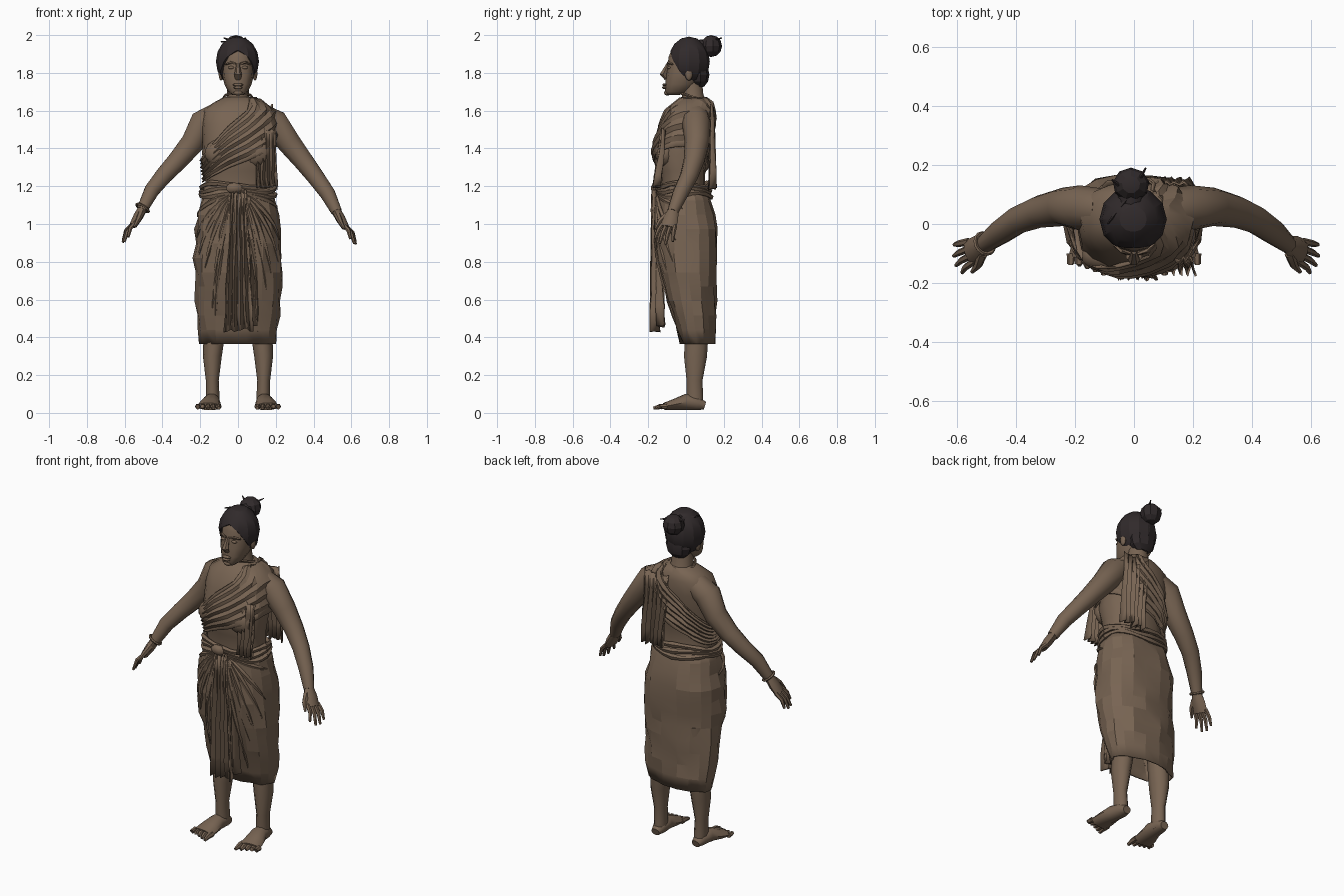
import bpy, bmesh, math, random
from mathutils import Vector

random.seed(4)
if "Cube" in bpy.data.objects:
    bpy.data.objects.remove(bpy.data.objects["Cube"])


def material(name, rgb):
    m = bpy.data.materials.new(name)
    m.use_nodes = True
    m.diffuse_color = (*rgb, 1)
    node = m.node_tree.nodes["Principled BSDF"]
    node.inputs["Base Color"].default_value = (*rgb, 1)
    node.inputs["Roughness"].default_value = 0.9
    return m


BROWN = material("warm_brown", (0.187, 0.128, 0.086))
HAIR = material("dark_hair", (0.03, 0.023, 0.024))


def finish(name, bm, mat=BROWN, thick=0, angle=48):
    bmesh.ops.recalc_face_normals(bm, faces=bm.faces)
    me = bpy.data.meshes.new(name)
    bm.to_mesh(me)
    bm.free()
    ob = bpy.data.objects.new(name, me)
    bpy.context.collection.objects.link(ob)
    me.materials.append(mat)
    if thick:
        s = ob.modifiers.new("thickness", "SOLIDIFY")
        s.thickness, s.offset = thick, 0
    bpy.ops.object.select_all(action="DESELECT")
    ob.select_set(True)
    bpy.context.view_layer.objects.active = ob
    bpy.ops.object.shade_smooth_by_angle(angle=math.radians(angle))
    return ob


def skin_rows(name, rows, closed=True, caps=True, **kw):
    """Join rows of points into a surface."""
    bm = bmesh.new()
    vs = [[bm.verts.new(p) for p in row] for row in rows]
    n = len(vs[0])
    for a, b in zip(vs, vs[1:]):
        for i in range(n if closed else n - 1):
            j = (i + 1) % n
            bm.faces.new((a[i], a[j], b[j], b[i]))
    if caps and closed:
        bm.faces.new(vs[0])
        bm.faces.new(vs[-1])
    return finish(name, bm, **kw)


def tube(name, pts, radii, side=(1, 0, 0), n=8, **kw):
    """Sweep an ellipse along pts; radii are (along side, across side)."""
    pts = [Vector(p) for p in pts]
    rows = []
    for k, (p, r) in enumerate(zip(pts, radii)):
        w, h = r if isinstance(r, tuple) else (r, r)
        t = (pts[min(k + 1, len(pts) - 1)] - pts[max(k - 1, 0)]).normalized()
        u = Vector(side)
        u = (u - t * u.dot(t)).normalized()
        v = t.cross(u)
        rows.append([p + u * w * math.cos(2 * math.pi * i / n) + v * h * math.sin(2 * math.pi * i / n)
                     for i in range(n)])
    return skin_rows(name, rows, **kw)


def surf(table, z, a, off=0, p=0.85):
    """Point on a body profile: rows of (z, half width, front y, back y)."""
    z = max(min(z, table[0][0]), table[-1][0])
    for hi, lo in zip(table, table[1:]):
        if lo[0] <= z <= hi[0]:
            f = (hi[0] - z) / (hi[0] - lo[0])
            _, rx, yf, yb = [h + (l - h) * f for h, l in zip(hi, lo)]
            break
    c, s = math.cos(a), math.sin(a)
    return Vector((math.copysign(abs(c) ** p, c) * (rx + off),
                   (yf + yb) / 2 + math.copysign(abs(s) ** p, s) * ((yb - yf) / 2 + off), z))


def loft(name, table, heights=None, n=16, jitter=0, caps=True, **kw):
    rows = [[surf(table, z, 2 * math.pi * i / n, random.uniform(-jitter, jitter)) for i in range(n)]
            for z in heights or [r[0] for r in table]]
    return skin_rows(name, rows, caps=caps, **kw)


def ball(name, pos, size, mat=BROWN, u=10, v=7, cut=None, angle=48):
    bm = bmesh.new()
    bmesh.ops.create_uvsphere(bm, u_segments=u, v_segments=v, radius=1)
    for vert in bm.verts:
        vert.co = Vector([c * s + o for c, s, o in zip(vert.co, size, pos)])
    if cut:
        geom = bm.verts[:] + bm.edges[:] + bm.faces[:]
        res = bmesh.ops.bisect_plane(bm, geom=geom, plane_co=cut[0], plane_no=cut[1], clear_inner=True)
        edges = [e for e in res["geom_cut"] if isinstance(e, bmesh.types.BMEdge)]
        bmesh.ops.holes_fill(bm, edges=edges)
    return finish(name, bm, mat, angle=angle)


def panel(name, top, bottom, amp, cols=11, rows=6):
    """Hanging pleated cloth; top and bottom are (x0, x1, y, z)."""
    grid = []
    for r in range(rows):
        f = r / (rows - 1)
        x0, x1, y, z = [a + (b - a) * f for a, b in zip(top, bottom)]
        grid.append([(x0 + (x1 - x0) * c / (cols - 1) + random.uniform(-.005, .005),
                      y + amp * (0.4 + 0.6 * f) * (-1) ** c + random.uniform(-.004, .004),
                      z + random.uniform(-.012, .012)) for c in range(cols)])
    skin_rows(name, grid, closed=False, thick=0.008, angle=20)


# Torso and neck
TORSO = [(1.672, .075, -.025, .11), (1.645, .125, -.055, .13), (1.61, .18, -.09, .14),
         (1.53, .192, -.125, .14), (1.45, .187, -.15, .13), (1.37, .19, -.165, .115),
         (1.28, .175, -.14, .1), (1.2, .172, -.13, .1), (1.1, .18, -.13, .12)]
loft("torso", TORSO)
tube("neck", [(0, .045, 1.62), (0, .035, 1.68), (0, .025, 1.78)],
     [(.08, .072), (.06, .06), (.055, .06)], n=10)
for s, side in ((1, "left"), (-1, "right")):
    ball(side + "_bust", (s * .095, -.11, 1.375), (.085, .055, .075))

# Head and face
loft("head", [(1.965, .03, -.03, .06), (1.92, .07, -.077, .09), (1.885, .08, -.092, .1),
              (1.83, .084, -.098, .1), (1.79, .083, -.105, .09), (1.74, .072, -.11, .06),
              (1.70, .052, -.112, .02), (1.682, .028, -.1, -.04)], n=12)
tube("nose", [(0, -.095, 1.85), (0, -.122, 1.79), (0, -.105, 1.768)], [(.008, .008), (.02, .02), (.016, .01)], n=6)
ball("upper_lip", (0, -.112, 1.737), (.03, .014, .008))
ball("lower_lip", (0, -.112, 1.722), (.025, .015, .008))
ball("chin", (0, -.098, 1.695), (.026, .018, .015))
for s, side in ((1, "left"), (-1, "right")):
    tube(side + "_brow", [(s * .012, -.098, 1.848), (s * .04, -.093, 1.855), (s * .068, -.07, 1.845)],
         [.006, .008, .005], n=5)
    ball(side + "_eye", (s * .036, -.088, 1.828), (.018, .01, .008))
    ball(side + "_ear", (s * .09, .015, 1.795), (.013, .02, .036))

# Hair with a parted front, nape, topknot and loose wisps
for s, side in ((1, "left"), (-1, "right")):
    ball(side + "_hair", (s * .004 - .003, .016, 1.86), (.11, .11, .132), HAIR, 12, 8,
         ((0, -.07, 1.905), (s * .3, .77, .56)), angle=25)
ball("nape_hair", (0, .068, 1.79), (.082, .056, .072), HAIR, 9, 6, angle=25)
ball("topknot", (-.01, .133, 1.942), (.062, .058, .058), HAIR, 9, 6, angle=25)
tube("topknot_band", [(-.01, .06, 1.925), (-.01, .11, 1.94)], [.05, .04], mat=HAIR)
for end in ((.04, .19, 1.985), (-.075, .15, 1.985), (-.09, .0, 1.965)):
    tube("hair_wisp", [(-.01, .1, 1.96), end], [.012, .003], side=(0, 0, 1), n=4, mat=HAIR)

# Arms, hands and fingers
ARMS = {"right": (-1, [(-.11, .05, 1.575), (-.185, .055, 1.535), (-.24, .058, 1.43), (-.32, .042, 1.335),
                       (-.39, .015, 1.26), (-.455, -.03, 1.18), (-.508, -.07, 1.075)]),
        "left": (1, [(.11, .05, 1.575), (.195, .055, 1.535), (.27, .058, 1.43), (.345, .042, 1.335),
                     (.41, .015, 1.25), (.475, -.03, 1.16), (.522, -.07, 1.065)])}
for side, (s, path) in ARMS.items():
    tube(side + "_arm", path, [.07, .076, .065, .055, .048, .042, .03], side=(0, 1, 0), n=10)
    wrist = Vector(path[-1])
    along = Vector((s * .48, -.27, -.84)).normalized()
    across = Vector((s * -.27, -.94, .15)).normalized()
    tube(side + "_hand", [wrist - along * .01, wrist + along * .045, wrist + along * .1],
         [(.028, .025), (.043, .026), (.045, .02)], side=across)
    for k in range(4):
        base = wrist + along * .085 + across * (.034 - .023 * k)
        spread = across * (.007 - .005 * k)
        length = (.095, .12, .118, .095)[k]
        curl = along.cross(across) * s * -.012
        tube(side + "_finger", [base, base + along * length * .5 + spread + curl, base + along * length + spread * 2],
             [.013, .0115, .007], side=across, n=6)
    base = wrist + along * .025 + across * .025
    tube(side + "_thumb", [base, base + along * .045 + across * .028, base + along * .095 + across * .038],
         [.018, .014, .007], side=across, n=6)

# Bracelet and necklace as thin rings
for name, pos, axis, r in (("bracelet", (-.505, -.066, 1.085), (-.5, -.32, -.82), .037),
                           ("necklace", (0, .038, 1.672), (0, .3, 1), .075)):
    bpy.ops.mesh.primitive_torus_add(major_radius=r, minor_radius=.007, major_segments=14, minor_segments=5,
                                     location=pos, rotation=Vector(axis).to_track_quat("Z", "Y").to_euler())
    bpy.context.object.name = name
    bpy.context.object.data.materials.append(BROWN)

# Legs, feet and toes
for s, side in ((1, "left"), (-1, "right")):
    tube(side + "_leg", [(s * .115, .065, .75), (s * .125, .058, .42), (s * .136, .05, .3), (s * .136, .045, .17),
                         (s * .134, .047, .09), (s * .134, .05, .03)],
         [.075, (.057, .064), (.05, .064), (.034, .044), (.036, .046), (.034, .042)], n=10)
    tube(side + "_foot", [(s * .134, .1, .038), (s * .135, .06, .05), (s * .14, 0, .058), (s * .149, -.06, .044),
                          (s * .155, -.115, .034)],
         [(.026, .022), (.04, .038), (.046, .045), (.06, .031), (.066, .02)], n=10)
    for k in range(5):
        x = .102 + .0275 * k
        tube(side + "_toe", [(s * x, -.1, .034), (s * (x + .002), -.135, .034), (s * x, -.172 + .012 * k, .025)],
             [.016, .016 - .001 * k, .009], n=6)

# Wrapped skirt with creased faces, open at the hem
SKIRT = [(1.2, .175, -.14, .105), (1.1, .203, -.155, .138), (1.0, .22, -.162, .163), (.9, .227, -.16, .163),
         (.8, .229, -.15, .16), (.7, .226, -.127, .157), (.6, .221, -.098, .155), (.48, .21, -.06, .15),
         (.365, .196, -.028, .144)]
loft("skirt", SKIRT, heights=[1.2 - .835 * i / 11 for i in range(12)], n=18, jitter=.01, caps=False,
     thick=.008, angle=10)

# Folds fanning out from the waist knot over the skirt
for s in (1, -1):
    for k in range(6):
        reach = 1.4 - .21 * k + random.uniform(-.08, .08)
        drop = .1 + .12 * k + random.uniform(-.03, .03)
        pts = [surf(SKIRT, 1.16 - drop * i / 6, -math.pi / 2 + s * (.12 + reach * (i / 6) ** .8), .002)
               for i in range(7)]
        tube("skirt_fold", pts, [.008, .012, .014, .013, .011, .008, .003], side=(0, 0, 1), n=5, angle=30)

# Front pleats, waist roll and knot
panel("front_pleats", (-.035, .045, -.168, 1.17), (-.07, .08, -.165, .435), .024, 10, 8)
panel("under_pleats", (-.06, .07, -.15, 1.15), (-.05, .1, -.135, .46), .02, 9, 7)
for k in range(3):
    ring = [surf(TORSO, 1.155 + .025 * k + .012 * math.sin(3 * a + k), a, .018)
            for a in [2 * math.pi * i / 24 for i in range(25)]]
    tube("waist_roll", ring, [.013 + .004 * (i % 3 == 0) for i in range(24)] + [.017], side=(0, 0, 1), n=5)
ball("waist_knot", (-.02, -.163, 1.19), (.045, .025, .03), u=7, v=5)

# Sash wrapped from the left shoulder to the right hip, with ridged folds
rows = []
for j in range(13):
    v = -.2 + .34 * j / 12
    row = []
    for i in range(32):
        a = 2 * math.pi * i / 32
        z = 1.46 + .17 * math.cos(a) + v * (.72 + .38 * math.cos(a))
        row.append(surf(TORSO, min(z, 1.668), a, .012 + .005 * (-1) ** j + random.uniform(-.005, .005)))
    rows.append(row)
skin_rows("sash", rows, caps=False, thick=.007, angle=20)

# Loose sash ends hanging before and behind the left shoulder
panel("sash_end_back", (.02, .18, .138, 1.625), (.05, .205, .14, 1.19), .016, 12)
panel("sash_end_front", (.09, .2, -.12, 1.5), (.1, .205, -.155, 1.19), .018, 10)
